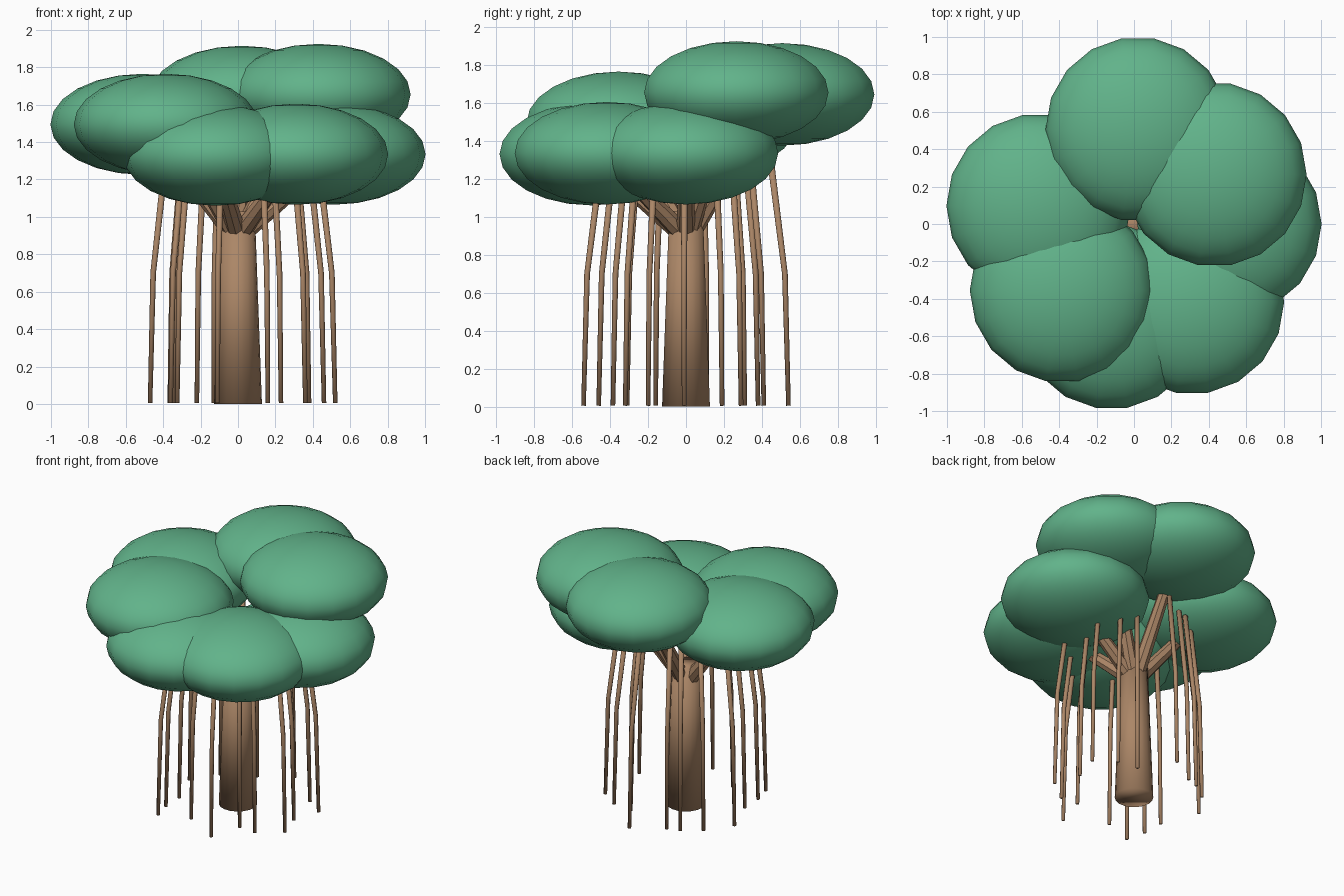
import bpy, bmesh, math
from mathutils import Vector

cube = bpy.data.objects.get("Cube")
if cube:
    bpy.data.objects.remove(cube)


def material(name, rgb):
    m = bpy.data.materials.new(name)
    m.use_nodes = True
    m.diffuse_color = (*rgb, 1)
    m.node_tree.nodes["Principled BSDF"].inputs["Base Color"].default_value = (*rgb, 1)
    return m


bark = material("bark_brown", (0.41, 0.24, 0.135))
leaf = material("leaf_green", (0.12, 0.45, 0.255))


def finish(ob, name, mat, angle):
    ob.name = name
    ob.data.materials.append(mat)
    bpy.ops.object.select_all(action='DESELECT')
    ob.select_set(True)
    bpy.context.view_layer.objects.active = ob
    bpy.ops.object.shade_smooth_by_angle(angle=math.radians(angle))


def tube(name, points, radii, sides, angle=100):
    """Tapered, capped tube whose rings follow the points."""
    bm = bmesh.new()
    axis = (Vector(points[-1]) - Vector(points[0])).normalized()
    turn = Vector((0, 0, 1)).rotation_difference(axis)
    rings = []
    for p, r in zip(points, radii):
        ring = []
        for k in range(sides):
            a = math.tau * k / sides
            ring.append(bm.verts.new(Vector(p) + turn @ Vector((r * math.cos(a), r * math.sin(a), 0))))
        rings.append(ring)
    for low, high in zip(rings, rings[1:]):
        for k in range(sides):
            j = (k + 1) % sides
            bm.faces.new((low[k], low[j], high[j], high[k]))
    bm.faces.new(rings[0][::-1])
    bm.faces.new(rings[-1])
    mesh = bpy.data.meshes.new(name)
    bm.to_mesh(mesh)
    bm.free()
    ob = bpy.data.objects.new(name, mesh)
    bpy.context.collection.objects.link(ob)
    finish(ob, name, bark, angle)


# Trunk
tube("trunk", [(0, 0, 0), (0, 0, 1.03)], [0.128, 0.09], 18)

# Foliage clumps, each held by one branch
clumps = {
    "back": (0.02, 0.507, 1.645), "back_left": (0.43, 0.265, 1.655),
    "left": (0.51, 0.0, 1.335), "front_left": (0.31, -0.417, 1.335),
    "front": (-0.12, -0.497, 1.33), "front_right": (-0.385, -0.355, 1.495),
    "right": (-0.51, 0.097, 1.495),
}
for side, centre in clumps.items():
    bpy.ops.mesh.primitive_uv_sphere_add(segments=18, ring_count=12, radius=1, location=centre,
                                         rotation=(0, 0, math.pi / 2))
    clump = bpy.context.object
    clump.scale = (0.493, 0.493, 0.27)
    finish(clump, "foliage_" + side, leaf, 60)
    x, y, z = centre
    tube("branch_" + side, [(x * 0.06, y * 0.06, 0.92), (x * 0.8, y * 0.8, z - 0.1)], [0.052, 0.036], 8, 40)

# Hanging aerial roots, bending outward to the ground
roots = [(-0.325, -0.46), (-0.36, -0.32), (-0.365, -0.16), (-0.47, 0.11), (-0.11, -0.385), (0.16, -0.54),
         (0.23, -0.31), (0.36, -0.32), (0.52, -0.2), (0.46, -0.01), (0.52, 0.19), (0.38, 0.29),
         (0.23, 0.31), (0.08, 0.54), (-0.13, 0.41), (-0.22, 0.38), (-0.345, 0.29)]
for i, (x, y) in enumerate(roots):
    path = [(x * f, y * f, z) for f, z in ((1, 0.005), (0.965, 0.7), (0.82, 1.32))]
    tube("aerial_root_%d" % (i + 1), path, [0.012, 0.015, 0.018], 8)
